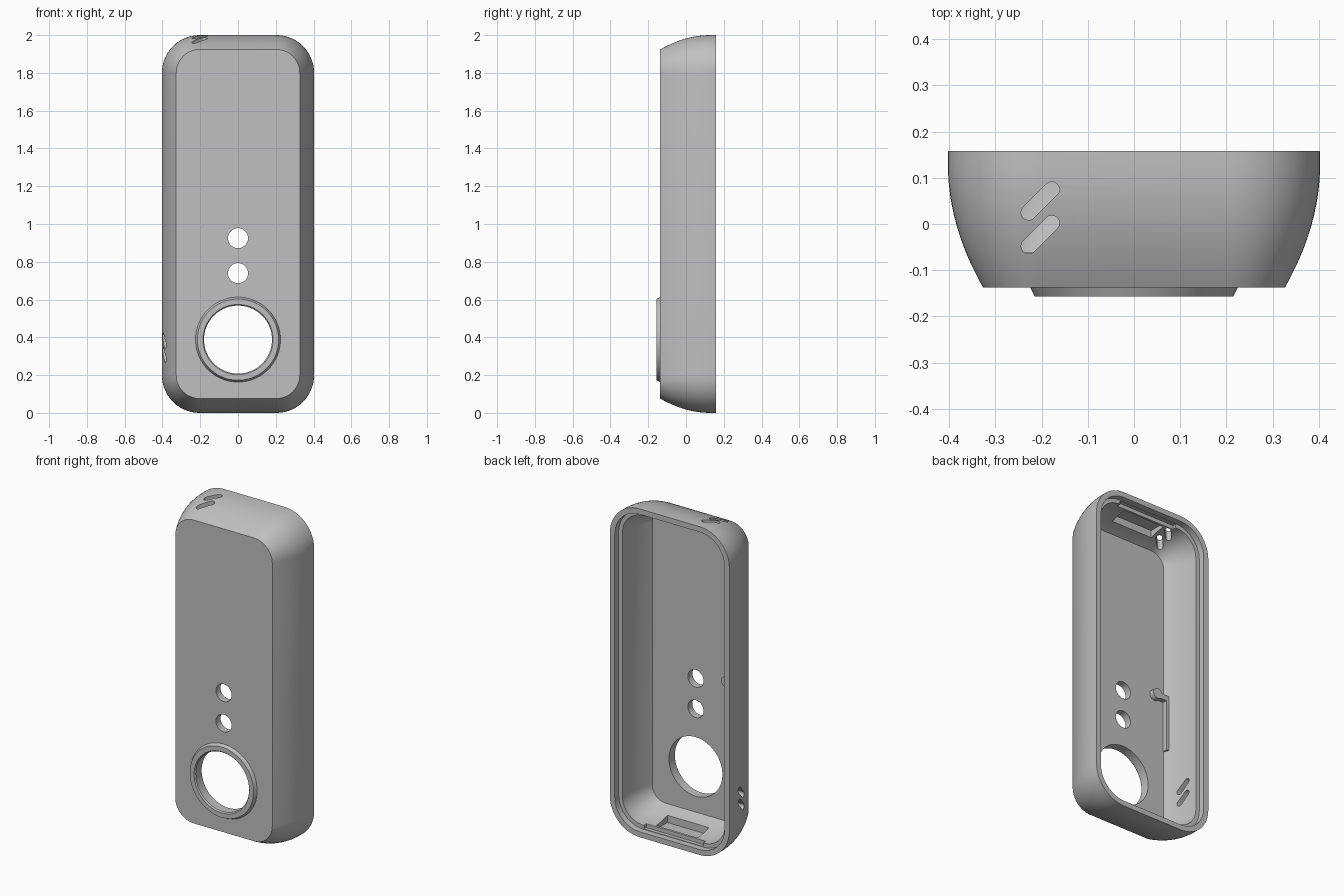
import bpy, bmesh, math
from mathutils import Vector

cube = bpy.data.objects.get("Cube")
if cube:
    bpy.data.objects.remove(cube, do_unlink=True)

grey = bpy.data.materials.new("plain grey")
grey.use_nodes = True
COLOUR = (0.53, 0.53, 0.53, 1)
grey.diffuse_color = COLOUR
grey.node_tree.nodes["Principled BSDF"].inputs["Base Color"].default_value = COLOUR

HALF_W, CORNER, BACK, FRONT, FLOOR = 0.403, 0.2, 0.158, -0.137, -0.093
RIM, WALL, LEDGE = 0.033, 0.058, 0.12   # rim width, wall thickness, ledge depth


def make_object(name, bm):
    bmesh.ops.recalc_face_normals(bm, faces=bm.faces)
    mesh = bpy.data.meshes.new(name)
    bm.to_mesh(mesh)
    bm.free()
    mesh.materials.append(grey)
    obj = bpy.data.objects.new(name, mesh)
    bpy.context.collection.objects.link(obj)
    return obj


def smooth(obj, angle=25):
    bpy.ops.object.select_all(action='DESELECT')
    obj.select_set(True)
    bpy.context.view_layer.objects.active = obj
    bpy.ops.object.shade_smooth_by_angle(angle=math.radians(angle))


def bridge(bm, a, b):
    for i in range(len(a)):
        j = (i + 1) % len(a)
        bm.faces.new((a[i], a[j], b[j], b[i]))


def outline(inset, y, steps=14):
    """Rounded rectangle at depth y, shrunk by inset."""
    r = CORNER - inset
    cx, cz = HALF_W - CORNER, 1 - CORNER
    pts = []
    for k, (sx, sz) in enumerate(((1, 1), (-1, 1), (-1, -1), (1, -1))):
        for i in range(steps + 1):
            a = math.pi / 2 * (k + i / steps)
            pts.append((sx * cx + r * math.cos(a), y, 1 + sz * cz + r * math.sin(a)))
    return pts


def curve_inset(y):
    """How far the outside has curved in at depth y."""
    return max(0, 0.13 - y) ** 2 / 0.938


def prism(name, pts, axis, lo, hi):
    """Extrude a 2D outline along x, y or z."""
    bm = bmesh.new()
    rings = []
    for d in (lo, hi):
        ring = []
        for p in pts:
            co = list(p)
            co.insert(axis, d)
            ring.append(bm.verts.new(co))
        rings.append(ring)
    bridge(bm, *rings)
    for ring in rings:
        bm.faces.new(ring)
    return make_object(name, bm)


def circle(u, v, r, n=48):
    return [(u + r * math.cos(2 * math.pi * i / n), v + r * math.sin(2 * math.pi * i / n))
            for i in range(n)]


def rect(u0, u1, v0, v1):
    return [(u0, v0), (u1, v0), (u1, v1), (u0, v1)]


def slot(u, v, reach=0.025, r=0.0165, n=10):
    """Diagonal slot with round ends."""
    pts = []
    for s in (1, -1):
        for i in range(n + 1):
            a = -math.pi / 4 + math.pi * i / n + (0 if s == 1 else math.pi)
            pts.append((u + s * reach + r * math.cos(a), v + s * reach + r * math.sin(a)))
    return pts


# Hollow body: outside, rim, ledge and inside as one loft
STEPS = 12
profile = [(0, BACK)]
for i in range(STEPS + 1):
    y = 0.13 + (FRONT - 0.13) * i / STEPS
    profile.append((curve_inset(y), y))
inside = [(RIM, BACK), (RIM, LEDGE), (WALL, LEDGE)]
for i in range(STEPS + 1):
    y = 0.1 + (FLOOR - 0.1) * i / STEPS
    inside.append((WALL + curve_inset(y), y))

bm = bmesh.new()
loops = [[bm.verts.new(p) for p in outline(*q)]
         for q in list(reversed(profile)) + inside]
for a, b in zip(loops, loops[1:]):
    bridge(bm, a, b)
bm.faces.new(loops[0])
bm.faces.new(loops[-1])
body = make_object("body_shell", bm)

# Openings
cutters = [
    prism("large_hole_cutter", circle(0, 0.388, 0.19, 72), 1, -0.3, 0),
    prism("lower_hole_cutter", circle(0, 0.74, 0.053), 1, -0.3, 0),
    prism("upper_hole_cutter", circle(0, 0.925, 0.053), 1, -0.3, 0),
]
for y in (0.05, -0.023):
    cutters.append(prism("top_slot_cutter", slot(-0.203, y), 2, 1.8, 2.1))
for z in (0.308, 0.382):
    cutters.append(prism("side_slot_cutter", slot(0.025, z), 0, -0.5, -0.25))

# Latch pockets and ledge notches at both ends
for end in (0, 1):
    def span(a, b):
        return (2 - b, 2 - a) if end else (a, b)
    cutters.append(prism("pocket_cutter", rect(-0.14, 0.14, -0.02, 0.085), 2, *span(0.038, 0.2)))
    cutters.append(prism("notch_cutter", rect(-0.2, 0.2, 0.097, 0.15), 2, *span(0.036, 0.2)))

for cutter in cutters:
    cutter.hide_render = True
    mod = body.modifiers.new("cut", 'BOOLEAN')
    mod.operation = 'DIFFERENCE'
    mod.solver = 'EXACT'
    mod.object = cutter
    bpy.ops.object.select_all(action='DESELECT')
    bpy.context.view_layer.objects.active = body
    body.select_set(True)
    bpy.ops.object.modifier_apply(modifier=mod.name)
    bpy.data.objects.remove(cutter, do_unlink=True)
smooth(body)

# Raised collar around the large hole
bm = bmesh.new()
section = [(0.18, FLOOR), (0.192, FLOOR), (0.225, FRONT), (0.215, -0.157),
           (0.186, -0.157), (0.18, -0.15)]
rings = [[bm.verts.new((u, y, v)) for u, v in circle(0, 0.388, r, 72)] for r, y in section]
for i, ring in enumerate(rings):
    bridge(bm, ring, rings[(i + 1) % len(rings)])
smooth(make_object("hole_collar", bm))

# Inner bracket: round peg, arm and strip beside the wall
smooth(prism("bracket_peg", circle(-0.225, 0.975, 0.032, 32), 1, -0.1, -0.062))
prism("bracket_arm", rect(-0.32, -0.225, 0.953, 0.985), 1, -0.1, -0.064)
prism("bracket_strip", rect(-0.325, -0.288, 0.64, 0.985), 1, -0.1, -0.064)
